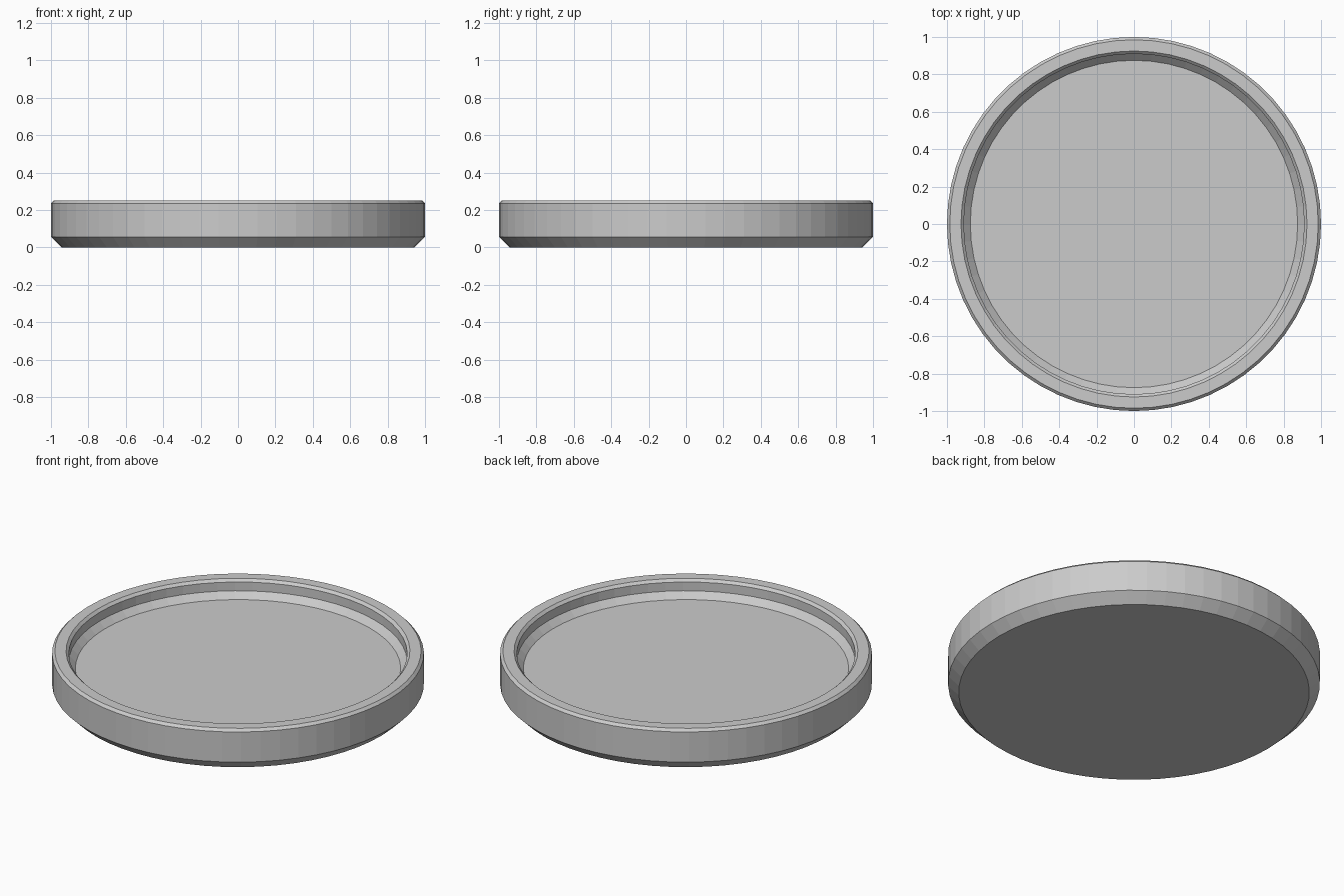
import bpy
import bmesh
import math

cube = bpy.data.objects.get("Cube")
if cube:
    bpy.data.objects.remove(cube, do_unlink=True)

# Plain grey material
grey = bpy.data.materials.new("light grey")
grey.use_nodes = True
colour = (0.6, 0.6, 0.6, 1)
grey.diffuse_color = colour
grey.node_tree.nodes["Principled BSDF"].inputs["Base Color"].default_value = colour

# Cross-section (radius, height): base, bevelled wall, rim, recessed floor
SEGMENTS = 60
PROFILE = [(0.943, 0), (1, 0.056), (1, 0.235), (0.985, 0.25),
           (0.925, 0.25), (0.91, 0.235), (0.91, 0.183), (0.875, 0.147)]

bm = bmesh.new()
rings = []
for radius, height in PROFILE:
    ring = []
    for i in range(SEGMENTS):
        a = math.tau * i / SEGMENTS
        ring.append(bm.verts.new((radius * math.cos(a), radius * math.sin(a), height)))
    rings.append(ring)

# Walls between neighbouring rings
for low, high in zip(rings, rings[1:]):
    for i in range(SEGMENTS):
        j = (i + 1) % SEGMENTS
        bm.faces.new((low[i], low[j], high[j], high[i]))

# Underside and recessed floor
bm.faces.new(rings[0][::-1])
bm.faces.new(rings[-1])
bm.normal_update()

mesh = bpy.data.meshes.new("round_tray")
bm.to_mesh(mesh)
bm.free()
mesh.materials.append(grey)
tray = bpy.data.objects.new("round_tray", mesh)
bpy.context.collection.objects.link(tray)
